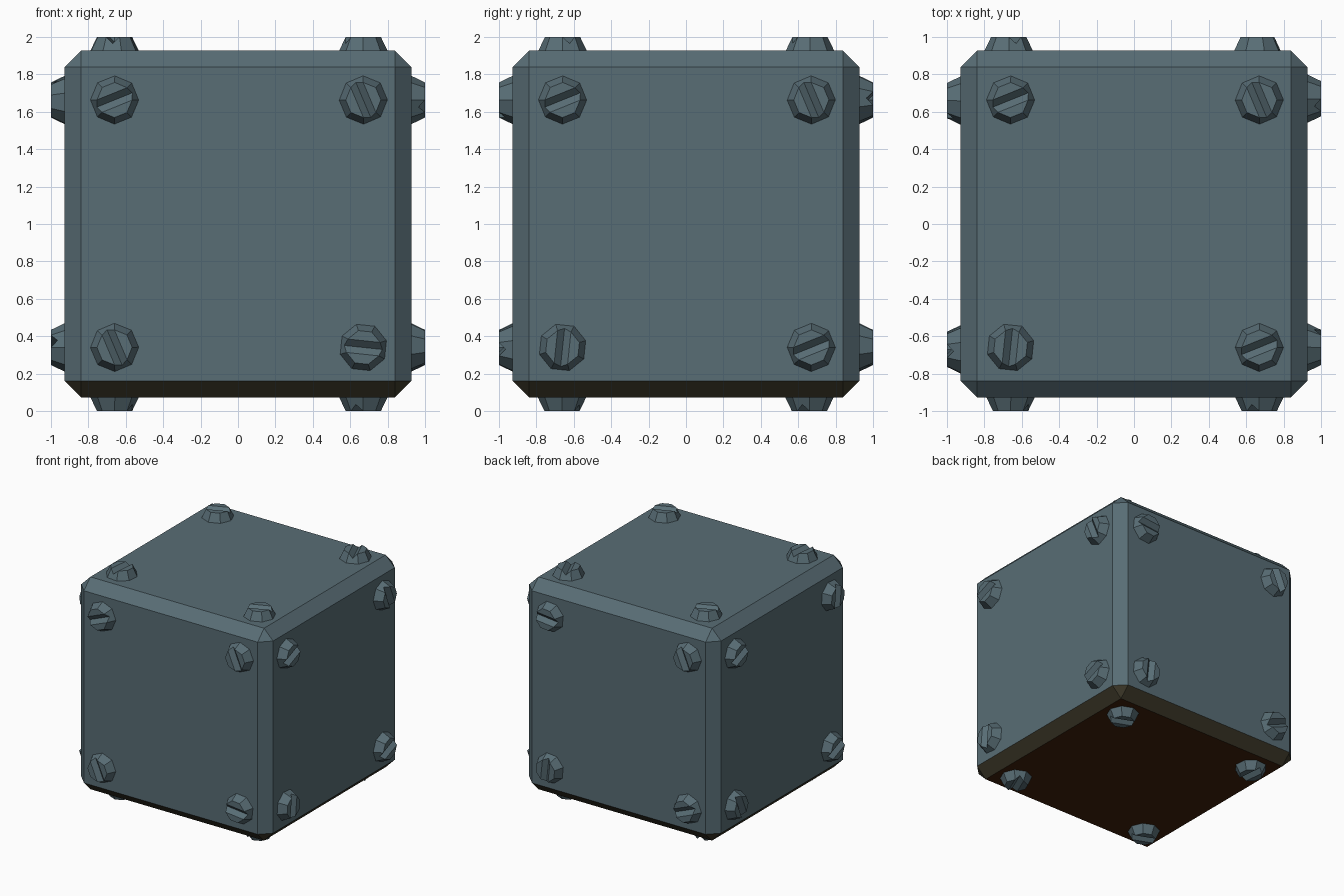
import bpy, bmesh, math
from mathutils import Matrix, Vector

if "Cube" in bpy.data.objects:
    bpy.data.objects.remove(bpy.data.objects["Cube"])


def material(name, rgb):
    m = bpy.data.materials.new(name)
    m.diffuse_color = (*rgb, 1)
    m.use_nodes = True
    m.node_tree.nodes["Principled BSDF"].inputs["Base Color"].default_value = m.diffuse_color
    return m


steel = material("blue grey steel", (0.098, 0.153, 0.178))
olive = material("dark olive edge", (0.048, 0.042, 0.023))
brown = material("rusty brown base", (0.053, 0.015, 0.003))


def add_object(name, bm, mats):
    mesh = bpy.data.meshes.new(name)
    bmesh.ops.recalc_face_normals(bm, faces=bm.faces[:])
    bm.to_mesh(mesh)
    bm.free()
    for m in mats:
        mesh.materials.append(m)
    ob = bpy.data.objects.new(name, mesh)
    bpy.context.collection.objects.link(ob)
    return ob


HALF = 0.927      # half width of the block
HEAD = 1 - HALF   # screw height

# Chamfered block, with a brown underside and olive lower chamfers
bm = bmesh.new()
bmesh.ops.create_cube(bm, size=HALF * 2, matrix=Matrix.Translation((0, 0, 1)))
bmesh.ops.bevel(bm, geom=bm.edges[:], offset=0.088, segments=1,
                affect='EDGES', profile=0.5)
bm.normal_update()
for f in bm.faces:
    f.material_index = 2 if f.normal.z < -0.9 else 1 if f.normal.z < -0.3 else 0
add_object("block", bm, [steel, olive, brown])


# Octagonal tapered screw head with a V slot along local x
def screw_mesh():
    r0, r1, depth = 0.129, 0.094, 0.035
    w = r1 * math.sin(math.pi / 8)
    bm = bmesh.new()
    bmesh.ops.create_cone(bm, cap_ends=True, segments=8, radius1=r0, radius2=r1,
                          depth=HEAD, matrix=Matrix.Translation((0, 0, HEAD / 2))
                          @ Matrix.Rotation(math.pi / 8, 4, 'Z'))
    for y in (-w, 0, w):
        bmesh.ops.bisect_plane(bm, geom=bm.verts[:] + bm.edges[:] + bm.faces[:],
                               dist=1e-4, plane_co=(0, y, 0), plane_no=(0, 1, 0))
    slope = (r0 - r1) / HEAD * math.cos(math.pi / 8)
    for v in bm.verts:
        if abs(v.co.y) < 1e-3 and v.co.z > HEAD - 1e-3:
            v.co.z -= depth
            v.co.x += math.copysign(depth * slope, v.co.x)
    return bm


X, Y, Z = Vector((1, 0, 0)), Vector((0, 1, 0)), Vector((0, 0, 1))
SPOTS = [(-0.66, 0.663), (0.67, 0.663), (-0.66, -0.66), (0.67, -0.66)]
# Face: right axis, up axis, slot angles (top left, top right, bottom left, bottom right)
SIDES = {
    "front": (X, Z, (22, -67, -67, -6)),
    "right": (Y, Z, (22, -67, 84, 22)),
    "back": (-X, Z, (-6, -67, 84, 22)),
    "left": (-Y, Z, (22, 84, -67, 22)),
    "top": (X, Y, (22, -67, 84, 22)),
    "bottom": (X, -Y, (22, -67, 84, 22)),
}

# Four screws on each of the six faces
for side, (r, u, angles) in SIDES.items():
    n = r.cross(u)
    frame = Matrix((r, u, n)).transposed().to_4x4()
    for i, ((a, b), ang) in enumerate(zip(SPOTS, angles)):
        ob = add_object(f"{side}_screw_{i + 1}", screw_mesh(), [steel])
        place = Matrix.Translation(Z + r * a + u * b + n * HALF)
        ob.matrix_world = place @ frame @ Matrix.Rotation(math.radians(ang), 4, 'Z')
